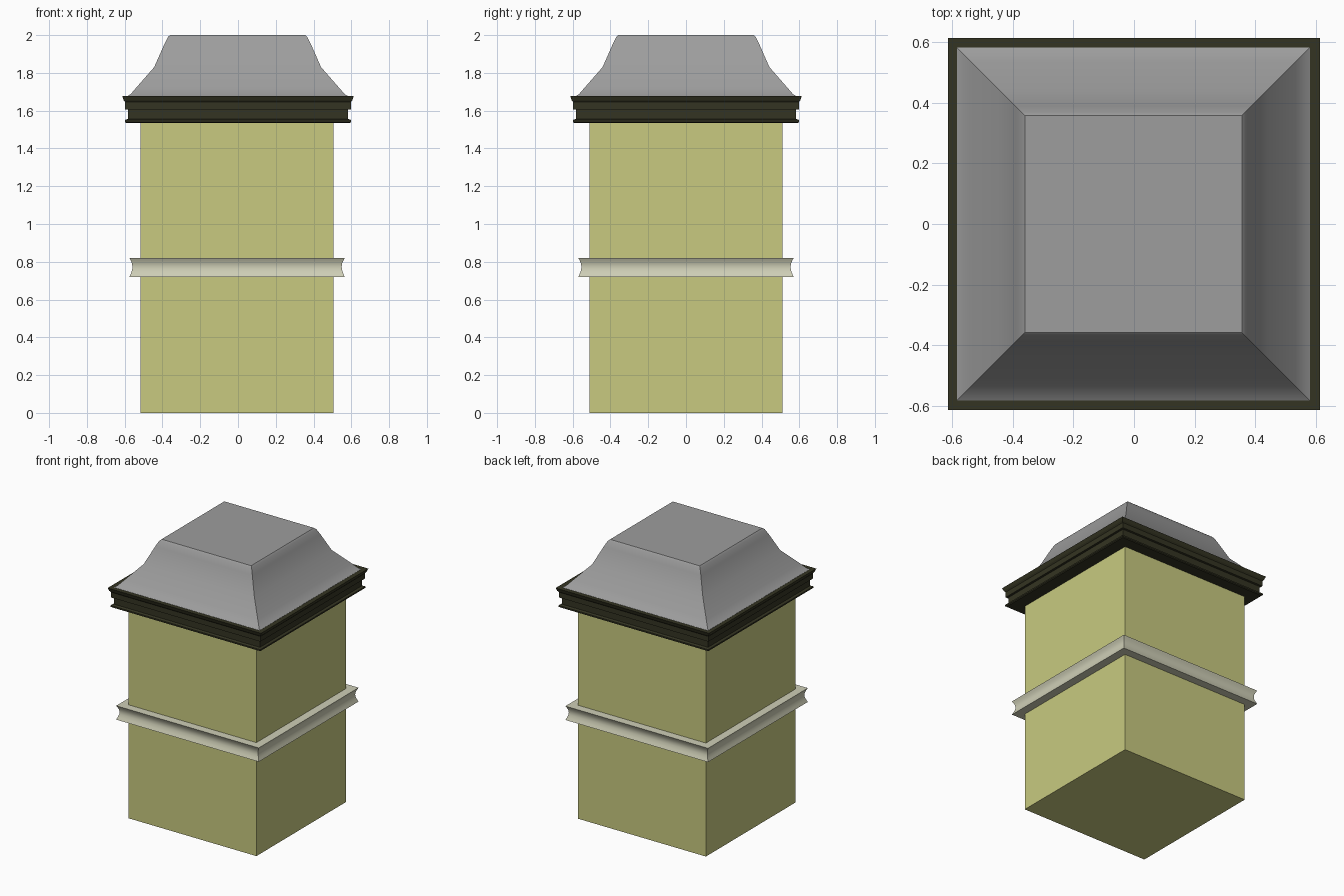
import bpy
import bmesh
import math

if "Cube" in bpy.data.objects:
    bpy.data.objects.remove(bpy.data.objects["Cube"], do_unlink=True)


def make_material(name, colour):
    mat = bpy.data.materials.new(name)
    mat.use_nodes = True
    mat.diffuse_color = (*colour, 1)
    mat.node_tree.nodes["Principled BSDF"].inputs["Base Color"].default_value = (*colour, 1)
    return mat


def square_loft(name, profile, mat, shift_x=0.0, smooth=None):
    """Stack square rings given as (half width, height) and cap both ends."""
    bm = bmesh.new()
    corners = [(-1, -1), (1, -1), (1, 1), (-1, 1)]
    rings = [[bm.verts.new((sx * half + shift_x, sy * half, z)) for sx, sy in corners]
             for half, z in profile]
    for low, high in zip(rings, rings[1:]):
        for i in range(4):
            j = (i + 1) % 4
            bm.faces.new((low[i], low[j], high[j], high[i]))
    bm.faces.new(rings[0][::-1])
    bm.faces.new(rings[-1])
    mesh = bpy.data.meshes.new(name)
    bm.to_mesh(mesh)
    bm.free()
    mesh.materials.append(mat)
    obj = bpy.data.objects.new(name, mesh)
    bpy.context.collection.objects.link(obj)
    if smooth:
        bpy.ops.object.select_all(action="DESELECT")
        obj.select_set(True)
        bpy.context.view_layer.objects.active = obj
        bpy.ops.object.shade_smooth_by_angle(angle=math.radians(smooth))
    return obj


yellow = make_material("pale yellow wall", (0.578, 0.591, 0.216))
cream = make_material("cream moulding", (0.62, 0.62, 0.47))
dark = make_material("dark olive trim", (0.034, 0.034, 0.016))
grey = make_material("grey roof", (0.337, 0.337, 0.337))

# Main shaft
square_loft("shaft", [(0.511, 0), (0.511, 1.6)], yellow, -0.006)

# Concave band around the middle
square_loft("middle_band", [(0.57, 0.72), (0.562, 0.738), (0.555, 0.758), (0.554, 0.775),
                            (0.556, 0.79), (0.562, 0.805), (0.57, 0.82)],
            cream, -0.005, 35)

# Grooved cornice with a flared upper lip
square_loft("cornice", [(0.592, 1.535), (0.599, 1.54), (0.599, 1.55), (0.583, 1.557),
                        (0.583, 1.605), (0.597, 1.607), (0.597, 1.645),
                        (0.605, 1.655), (0.613, 1.677)], dark)

# Flared roof with a flat top
square_loft("roof", [(0.582, 1.67), (0.582, 1.678), (0.566, 1.688), (0.535, 1.724),
                     (0.442, 1.83), (0.388, 1.952), (0.369, 1.99), (0.358, 2.0)],
            grey, -0.002, 35)
